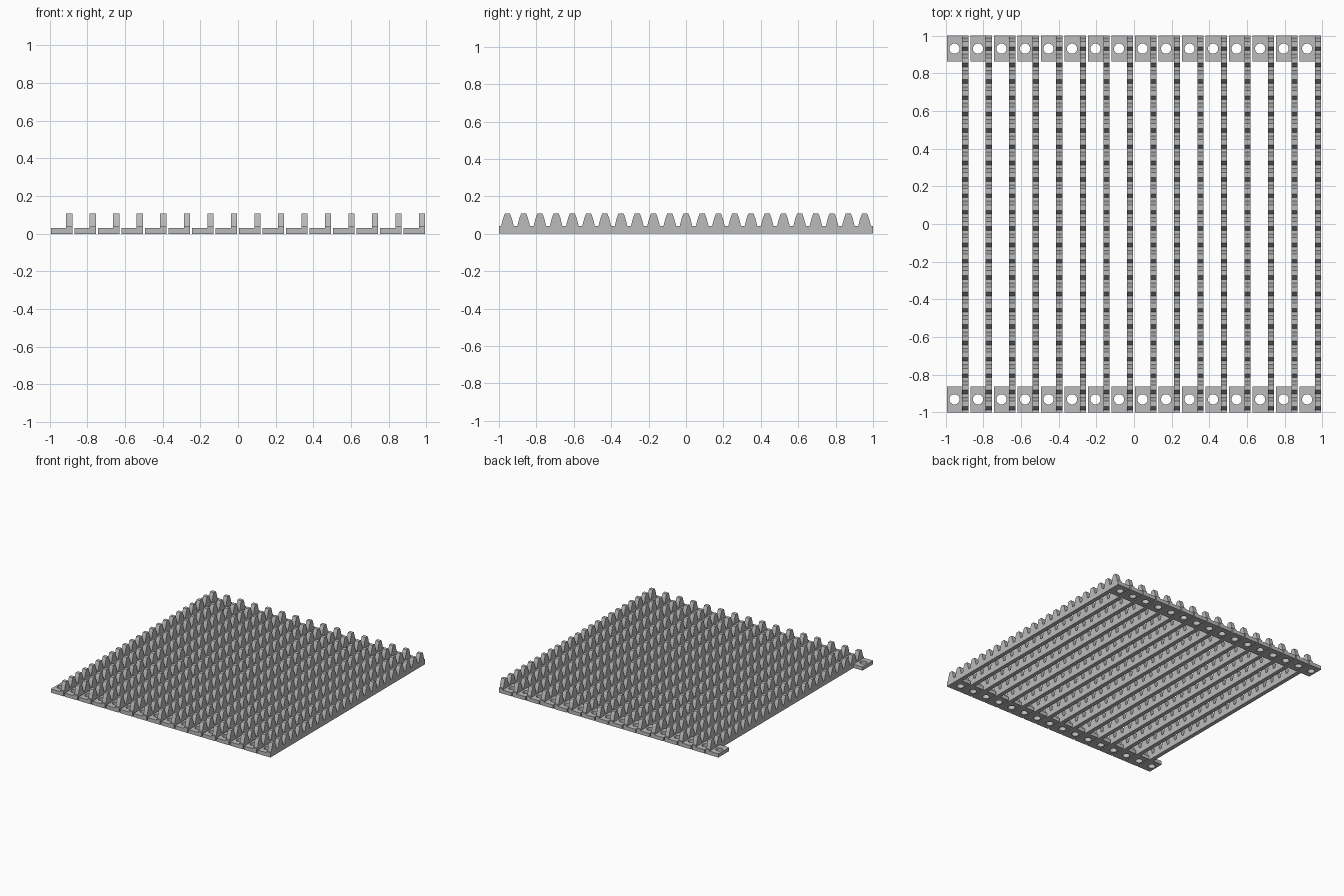
import bpy
import bmesh
from math import cos, sin, pi

cube = bpy.data.objects.get("Cube")
if cube:
    bpy.data.objects.remove(cube, do_unlink=True)

RACKS, PITCH = 16, 0.1248          # racks side by side
WIDTH, BAR = 0.116, 0.034          # rack width with tabs, bar thickness
TEETH, TOOTH_PITCH = 23, 0.0868
TAB_LENGTH, TAB_HEIGHT = 0.138, 0.03
HOLE_RADIUS, SIDES = 0.027, 32
# Half width and height along one tooth flank, root to tip
FLANK = [(0.034, 0.04), (0.029, 0.06), (0.023, 0.083), (0.014, 0.107)]

steel = bpy.data.materials.new("grey steel")
steel.use_nodes = True
steel.diffuse_color = (0.5, 0.5, 0.5, 1)
steel.node_tree.nodes["Principled BSDF"].inputs["Base Color"].default_value = (0.5, 0.5, 0.5, 1)


def extrude(bm, faces, offset):
    """Thicken flat faces into a solid."""
    result = bmesh.ops.extrude_face_region(bm, geom=faces, use_keep_orig=True)
    verts = [g for g in result["geom"] if isinstance(g, bmesh.types.BMVert)]
    bmesh.ops.translate(bm, verts=verts, vec=offset)


def add_toothed_bar(bm):
    """Gear rack profile in the YZ plane, extruded along x."""
    x = WIDTH / 2 - BAR
    profile = [(1, 0), (-1, 0), (-1, FLANK[0][1])]
    for i in range(TEETH):
        y = (i - (TEETH - 1) / 2) * TOOTH_PITCH
        profile += [(y - w, z) for w, z in FLANK]
        profile += [(y + w, z) for w, z in reversed(FLANK)]
    profile.append((1, FLANK[0][1]))
    face = bm.faces.new([bm.verts.new((x, y, z)) for y, z in profile])
    extrude(bm, [face], (BAR, 0, 0))


def add_tab(bm, side):
    """Rectangular mounting tab with a round through hole."""
    half_x, half_y = (WIDTH - BAR) / 2, TAB_LENGTH / 2
    cx, cy = -WIDTH / 2 + half_x, side * (1 - half_y)
    inner, outer = [], []
    for i in range(SIDES):
        c, s = cos(2 * pi * i / SIDES), sin(2 * pi * i / SIDES)
        m = max(abs(c), abs(s))
        inner.append(bm.verts.new((cx + HOLE_RADIUS * c, cy + HOLE_RADIUS * s, 0)))
        outer.append(bm.verts.new((cx + half_x * c / m, cy + half_y * s / m, 0)))
    faces = []
    for i in range(SIDES):
        j = (i + 1) % SIDES
        faces.append(bm.faces.new((inner[i], outer[i], outer[j], inner[j])))
    extrude(bm, faces, (0, 0, TAB_HEIGHT))


# One rack: toothed bar with a tab at each end
bm = bmesh.new()
add_toothed_bar(bm)
for side in (-1, 1):
    add_tab(bm, side)
bmesh.ops.recalc_face_normals(bm, faces=bm.faces[:])
mesh = bpy.data.meshes.new("gear_rack")
bm.to_mesh(mesh)
bm.free()
mesh.materials.append(steel)

# Row of identical racks
for i in range(RACKS):
    rack = bpy.data.objects.new(f"gear_rack_{i + 1}", mesh)
    rack.location.x = (i - (RACKS - 1) / 2) * PITCH
    bpy.context.collection.objects.link(rack)
